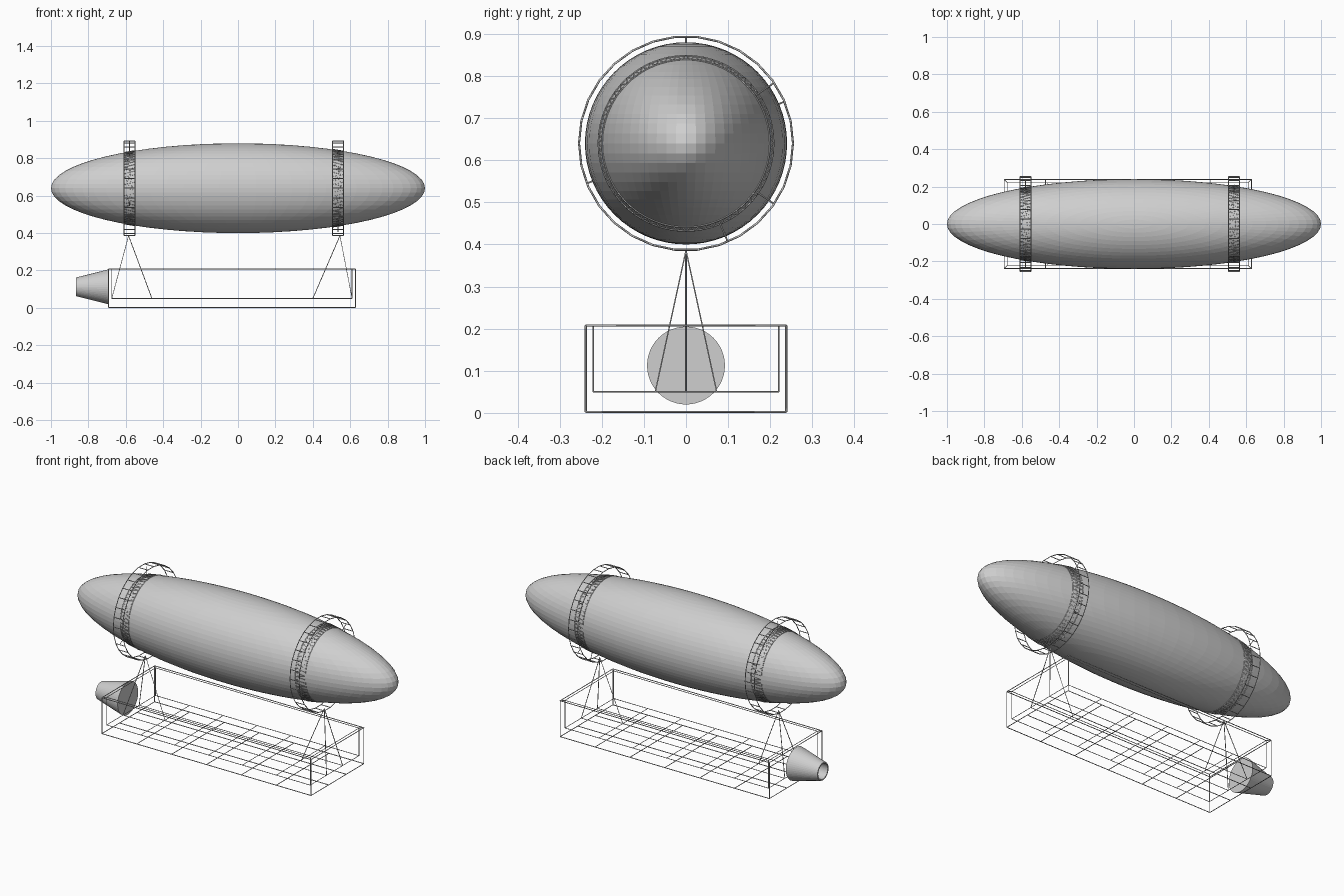
import bpy, bmesh, math
from mathutils import Matrix, Vector

if "Cube" in bpy.data.objects:
    bpy.data.objects.remove(bpy.data.objects["Cube"])

grey = bpy.data.materials.new("light_grey")
grey.diffuse_color = (0.62, 0.62, 0.62, 1)
grey.use_nodes = True
grey.node_tree.nodes["Principled BSDF"].inputs["Base Color"].default_value = grey.diffuse_color

CZ = 0.64            # height of the envelope axis
LEN, RAD = 1.0, 0.24  # envelope half-length and radius


def mesh_object(name, bm):
    bmesh.ops.recalc_face_normals(bm, faces=bm.faces)
    me = bpy.data.meshes.new(name)
    bm.to_mesh(me)
    bm.free()
    me.materials.append(grey)
    ob = bpy.data.objects.new(name, me)
    bpy.context.collection.objects.link(ob)
    return ob


def bars(name, paths, r, closed=False):
    """Thin rods swept along polylines."""
    cu = bpy.data.curves.new(name, 'CURVE')
    cu.dimensions = '3D'
    cu.bevel_depth = r
    cu.bevel_resolution = 0
    cu.use_fill_caps = True
    cu.materials.append(grey)
    for pts, loop in paths:
        s = cu.splines.new('POLY')
        s.points.add(len(pts) - 1)
        for p, co in zip(s.points, pts):
            p.co = (*co, 1)
        s.use_cyclic_u = loop
    ob = bpy.data.objects.new(name, cu)
    bpy.context.collection.objects.link(ob)
    bpy.ops.object.select_all(action='DESELECT')
    ob.select_set(True)
    bpy.context.view_layer.objects.active = ob
    bpy.ops.object.convert(target='MESH')


def on_ring(x, r, a):
    return (x, r * math.cos(a), CZ + r * math.sin(a))


def circle(x, r, n):
    return [on_ring(x, r, 2 * math.pi * i / n) for i in range(n)]


def hull_radius(x):
    return RAD * math.sqrt(1 - (x / LEN) ** 2)


# envelope: faceted ellipsoid
bm = bmesh.new()
bmesh.ops.create_uvsphere(bm, u_segments=64, v_segments=32, radius=1,
                          matrix=Matrix.Translation((0, 0, CZ)) @ Matrix.Diagonal((LEN, RAD, RAD, 1)))
mesh_object("envelope", bm)

# engine nozzle: lathed cone with a recessed small end
bm = bmesh.new()
prof = [(-0.695, 0.0925), (-0.865, 0.05), (-0.865, 0.043), (-0.71, 0.043)]
rings = []
N = 48
for x, r in prof:
    rings.append([bm.verts.new((x, r * math.cos(2 * math.pi * i / N), 0.1125 + r * math.sin(2 * math.pi * i / N)))
                  for i in range(N)])
for a, b in zip(rings, rings[1:]):
    for i in range(N):
        j = (i + 1) % N
        bm.faces.new((a[i], a[j], b[j], b[i]))
bm.faces.new(rings[0])
bm.faces.new(rings[-1])
mesh_object("engine_nozzle", bm)

# outer hoops, hull straps and the spokes between them
for tag, xc, spokes in (("rear", -0.58, (90, 23, -158)), ("front", 0.535, (34.5, -34.5, -67))):
    x0, x1 = xc - 0.029, xc + 0.029
    n = 30
    hoop = [(circle(x, 0.254, n), True) for x in (x0, x1)]
    hoop += [([on_ring(x0, 0.254, 2 * math.pi * i / n), on_ring(x1, 0.254, 2 * math.pi * i / n)], False)
             for i in range(n)]
    bars(tag + "_hoop", hoop, 0.0025)

    n = 60
    r0, r1 = hull_radius(x0) + 0.001, hull_radius(x1) + 0.001
    strap = [(circle(x0, r0, n), True), (circle(x1, r1, n), True)]
    zigzag = []
    for i in range(n):
        a, b = 2 * math.pi * i / n, 2 * math.pi * (i + 0.5) / n
        zigzag += [on_ring(x0, r0, a), on_ring(x1, r1, b)]
    strap.append((zigzag, True))
    bars(tag + "_strap", strap, 0.002)

    bars(tag + "_spokes", [([on_ring(xc, hull_radius(xc), math.radians(a)),
                             on_ring(xc, 0.254, math.radians(a))], False) for a in spokes], 0.002)


# gondola frame: outer and inner open boxes with gridded bottoms
def open_box(name, x0, x1, y, z0, z1, r):
    paths = []
    for z in (z0, z1):
        paths.append(([(x0, -y, z), (x1, -y, z), (x1, y, z), (x0, y, z)], True))
    for x in (x0, x1):
        for s in (-y, y):
            paths.append(([(x, s, z0), (x, s, z1)], False))
    for i in range(1, 6):
        x = x0 + (x1 - x0) * i / 6
        paths.append(([(x, -y, z0), (x, y, z0)], False))
    for s in (-y / 3, y / 3):
        paths.append(([(x0, s, z0), (x1, s, z0)], False))
    bars(name, paths, r)


open_box("gondola_outer_frame", -0.693, 0.628, 0.238, 0.0025, 0.2075, 0.0025)
open_box("gondola_inner_frame", -0.675, 0.61, 0.22, 0.05, 0.2075, 0.002)

# corner links along the gondola rim
bars("rim_links", [([(xo, s * 0.238, 0.2075), (xi, s * 0.22, 0.2075)], False)
                   for xo, xi in ((-0.693, -0.675), (0.628, 0.61)) for s in (-1, 1)], 0.002)

# suspension cables: a tripod under each hoop
for tag, xa, x_pair, x_single in (("rear", -0.585, -0.675, -0.46), ("front", 0.545, 0.61, 0.40)):
    top = (xa, 0, 0.386)
    feet = [(x_pair, -0.073, 0.05), (x_pair, 0.073, 0.05), (x_single, 0, 0.05)]
    bars(tag + "_cables", [([top, f], False) for f in feet], 0.002)
